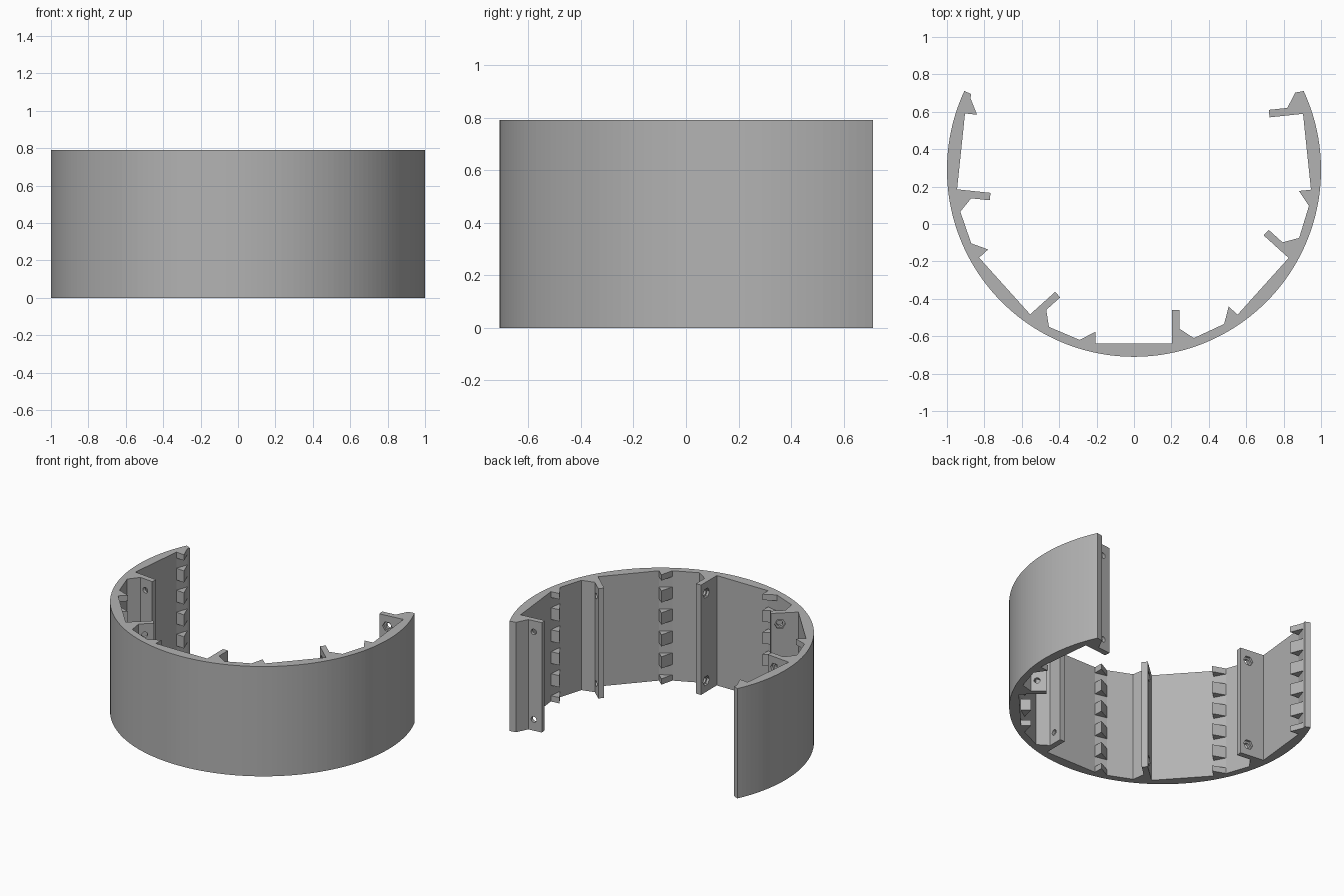
import bpy, bmesh, math
from mathutils import Matrix, Vector

HEIGHT = 0.79
CENTRE = Vector((0, 0.29, 0))
BAYS = [math.radians(a) for a in (-96, -48, 0, 48, 96)]
HOLE_Z = (0.08, HEIGHT - 0.08)

cube = bpy.data.objects.get("Cube")
if cube:
    bpy.data.objects.remove(cube, do_unlink=True)

grey = bpy.data.materials.new("plain grey")
grey.use_nodes = True
grey.diffuse_color = (0.45, 0.45, 0.45, 1)
grey.node_tree.nodes["Principled BSDF"].inputs["Base Color"].default_value = grey.diffuse_color


def bay_matrix(angle):
    """Frame of one bay: origin on the ring axis, local -y points outward."""
    return Matrix.Translation(CENTRE) @ Matrix.Rotation(angle, 4, 'Z')


def add_prism(bm, points, z0, z1):
    face = bm.faces.new([bm.verts.new((p[0], p[1], z0)) for p in points])
    top = bmesh.ops.extrude_face_region(bm, geom=[face])["geom"]
    bmesh.ops.translate(bm, vec=(0, 0, z1 - z0),
                        verts=[v for v in top if isinstance(v, bmesh.types.BMVert)])


def make_object(name, bm):
    bmesh.ops.recalc_face_normals(bm, faces=bm.faces)
    mesh = bpy.data.meshes.new(name)
    bm.to_mesh(mesh)
    bm.free()
    mesh.materials.append(grey)
    ob = bpy.data.objects.new(name, mesh)
    bpy.context.collection.objects.link(ob)
    return ob


def cut(target, radius, sides, x0, x1):
    """Bore every tab with a prism running from local x0 to x1."""
    bm = bmesh.new()
    for angle in BAYS:
        for z in HOLE_Z:
            place = (bay_matrix(angle) @ Matrix.Translation(((x0 + x1) / 2, -0.81, z))
                     @ Matrix.Rotation(math.pi / 2, 4, 'Y'))
            bmesh.ops.create_cone(bm, cap_ends=True, segments=sides, radius1=radius,
                                  radius2=radius, depth=x1 - x0, matrix=place)
    cutter = make_object("hole_cutter", bm)
    cutter.hide_render = True
    mod = target.modifiers.new("holes", 'BOOLEAN')
    mod.operation, mod.solver, mod.object = 'DIFFERENCE', 'EXACT', cutter
    bpy.context.view_layer.objects.active = target
    bpy.ops.object.modifier_apply(modifier=mod.name)
    bpy.data.objects.remove(cutter, do_unlink=True)


# Curved wall: round outside, flat bays with one upright tab each inside
bay_profile = [(-0.29, -0.91), (-0.205, -0.93), (0.203, -0.93), (0.203, -0.75),
               (0.243, -0.75), (0.243, -0.85), (0.32, -0.9)]
end = math.radians(114.9)
steps = 120
outline = []
for i in range(steps + 1):
    a = end - 2 * end * i / steps
    outline.append(CENTRE + Vector((math.sin(a), -math.cos(a), 0)))
outline.append(Vector((-0.87, 0.695, 0)))
for angle in BAYS:
    outline += [bay_matrix(angle) @ Vector((x, y, 0)) for x, y in bay_profile]
bm = bmesh.new()
add_prism(bm, outline, 0, HEIGHT)
wall = make_object("curved_wall", bm)

# Bolt holes through the tabs, with hexagonal nut recesses on the bay side
cut(wall, 0.02, 20, 0.15, 0.3)
cut(wall, 0.036, 6, 0.18, 0.22)

# Rows of wedge teeth on the other edge of each bay, half teeth at the rims
tooth_profile = [(-0.29, -0.91), (-0.205, -0.865), (-0.205, -0.935), (-0.28, -0.92)]
pitch, half = HEIGHT / 5, 0.042
bm = bmesh.new()
for angle in BAYS:
    points = [bay_matrix(angle) @ Vector((x, y, 0)) for x, y in tooth_profile]
    for i in range(6):
        add_prism(bm, points, max(0, i * pitch - half), min(HEIGHT, i * pitch + half))
make_object("wedge_teeth", bm)
